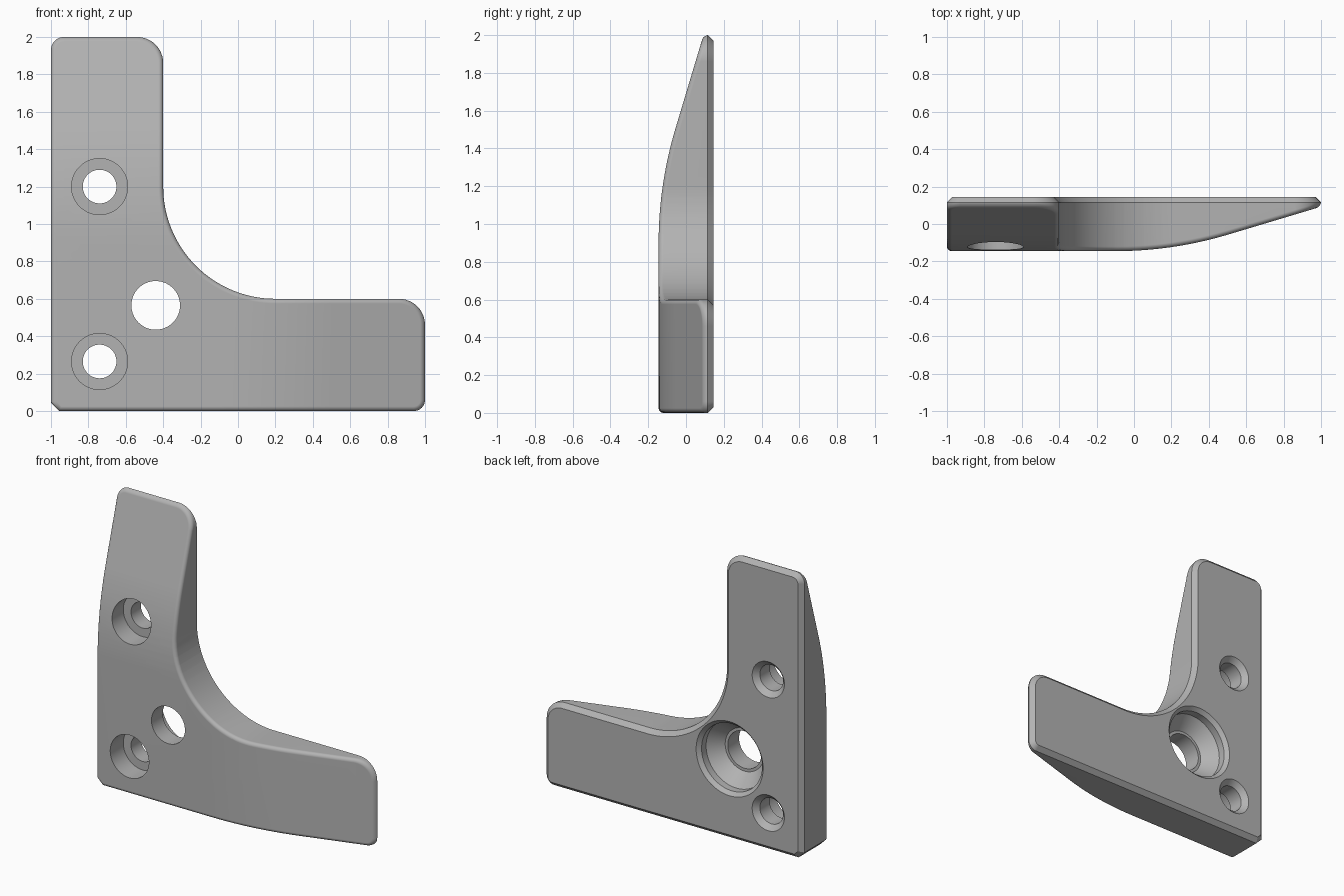
import bpy, bmesh
from math import sin, cos, pi, radians, sqrt
from mathutils import Vector

cube = bpy.data.objects.get("Cube")
if cube:
    bpy.data.objects.remove(cube, do_unlink=True)

grey = bpy.data.materials.new("matte grey")
grey.use_nodes = True
colour = (0.45, 0.45, 0.45, 1)
grey.diffuse_color = colour
grey.node_tree.nodes["Principled BSDF"].inputs["Base Color"].default_value = colour

HALF = 0.145       # half thickness
FILLET = 0.025     # front edge rounding
CHAMFER = 0.03     # back edge chamfer
BEND, RADIUS, RUN = 0.9, 2.1, 0.6   # where each arm starts to thin out


def arc(cx, cz, r, start, end, n):
    angles = [radians(start + (end - start) * i / n) for i in range(n + 1)]
    return [Vector((cx + r * cos(a), cz + r * sin(a))) for a in angles]


def inset(points, d):
    """Offset a counterclockwise outline inwards with mitred corners."""
    result = []
    for i, p in enumerate(points):
        a = (p - points[i - 1]).normalized()
        b = (points[(i + 1) % len(points)] - p).normalized()
        na, nb = Vector((-a.y, a.x)), Vector((-b.y, b.x))
        result.append(p + (na + nb) * d / (1 + na.dot(nb)))
    return result


def rise(distance):
    """How far the front surface recedes along an arm: arc, then straight."""
    t = max(0, distance - BEND)
    drop = RADIUS - sqrt(RADIUS ** 2 - min(t, RUN) ** 2)
    return drop + max(0, t - RUN) * 0.3


def add_object(name, bm):
    bmesh.ops.recalc_face_normals(bm, faces=bm.faces)
    mesh = bpy.data.meshes.new(name)
    bm.to_mesh(mesh)
    bm.free()
    mesh.materials.append(grey)
    ob = bpy.data.objects.new(name, mesh)
    bpy.context.collection.objects.link(ob)
    return ob


def lathe(name, x, z, profile, n=64):
    """Closed hole cutter from (radius, y) pairs."""
    bm = bmesh.new()
    rings = [[bm.verts.new((x + r * cos(2 * pi * i / n), y, z + r * sin(2 * pi * i / n)))
              for i in range(n)] for r, y in profile]
    for a, b in zip(rings, rings[1:]):
        for i in range(n):
            j = (i + 1) % n
            bm.faces.new((a[i], a[j], b[j], b[i]))
    bm.faces.new(rings[0])
    bm.faces.new(rings[-1])
    ob = add_object(name, bm)
    ob.hide_render = True
    return ob


# Outline of the L with rounded ends and a swept inner corner
outline = [Vector((-0.955, 0))]
outline += arc(0.94, 0.06, 0.06, -90, 0, 8)
outline += arc(0.86, 0.46, 0.14, 0, 90, 12)
outline += arc(0.2, 1.2, 0.6, 270, 180, 32)
outline += arc(-0.54, 1.86, 0.14, 0, 90, 12)
outline += arc(-0.93, 1.93, 0.07, 90, 180, 8)
outline.append(Vector((-1, 0.045)))

# Section of the edge: rounded front, straight wall, chamfered back
section = []
for i in range(5):
    a = pi / 2 * i / 4
    section.append((FILLET * (1 - sin(a)), -HALF + FILLET * (1 - cos(a))))
section += [(0, HALF - CHAMFER), (CHAMFER, HALF)]

bm = bmesh.new()
rings = [[bm.verts.new((p.x, y, p.y)) for p in inset(outline, d)] for d, y in section]
for a, b in zip(rings, rings[1:]):
    for i in range(len(a)):
        j = (i + 1) % len(a)
        bm.faces.new((a[i], a[j], b[j], b[i]))
bm.faces.new(rings[0])
bm.faces.new(rings[-1])

# Slice both arms, then push the front back along them
for i in range(13):
    t = BEND + RUN * i / 12
    for point, normal in (((t - 1, 0, 0), (1, 0, 0)), ((0, 0, t), (0, 0, 1))):
        bmesh.ops.bisect_plane(bm, geom=bm.verts[:] + bm.edges[:] + bm.faces[:],
                               plane_co=point, plane_no=normal)
for v in bm.verts:
    if v.co.y < 0:
        v.co.y = min(v.co.y + max(rise(v.co.x + 1), rise(v.co.z)), HALF - CHAMFER - 0.003)
bracket = add_object("corner_bracket", bm)

# Screw holes: wide pocket in front, small chamfer at the back
screw = [(0.15, -0.3), (0.15, 0), (0.09, 0), (0.09, HALF - 0.035),
         (0.125, HALF), (0.125, 0.3)]
# Centre hole: stepped and coned from the back
centre = [(0.13, -0.3), (0.13, -0.02), (0.15, -0.02), (0.235, 0.07),
          (0.235, HALF - 0.025), (0.26, HALF), (0.26, 0.3)]
cutters = [lathe("upper_hole_cutter", -0.74, 1.2, screw),
           lathe("lower_hole_cutter", -0.74, 0.265, screw),
           lathe("centre_hole_cutter", -0.44, 0.565, centre)]

bpy.context.view_layer.objects.active = bracket
bpy.ops.object.select_all(action='DESELECT')
bracket.select_set(True)
for cutter in cutters:
    mod = bracket.modifiers.new("hole", 'BOOLEAN')
    mod.operation, mod.solver, mod.object = 'DIFFERENCE', 'EXACT', cutter
    bpy.ops.object.modifier_apply(modifier=mod.name)
    bpy.data.objects.remove(cutter, do_unlink=True)

# Smooth curves, crisp edges, flat-looking broad faces
bpy.ops.object.shade_smooth_by_angle(angle=radians(30))
weighted = bracket.modifiers.new("weighted_normals", 'WEIGHTED_NORMAL')
weighted.keep_sharp = True
